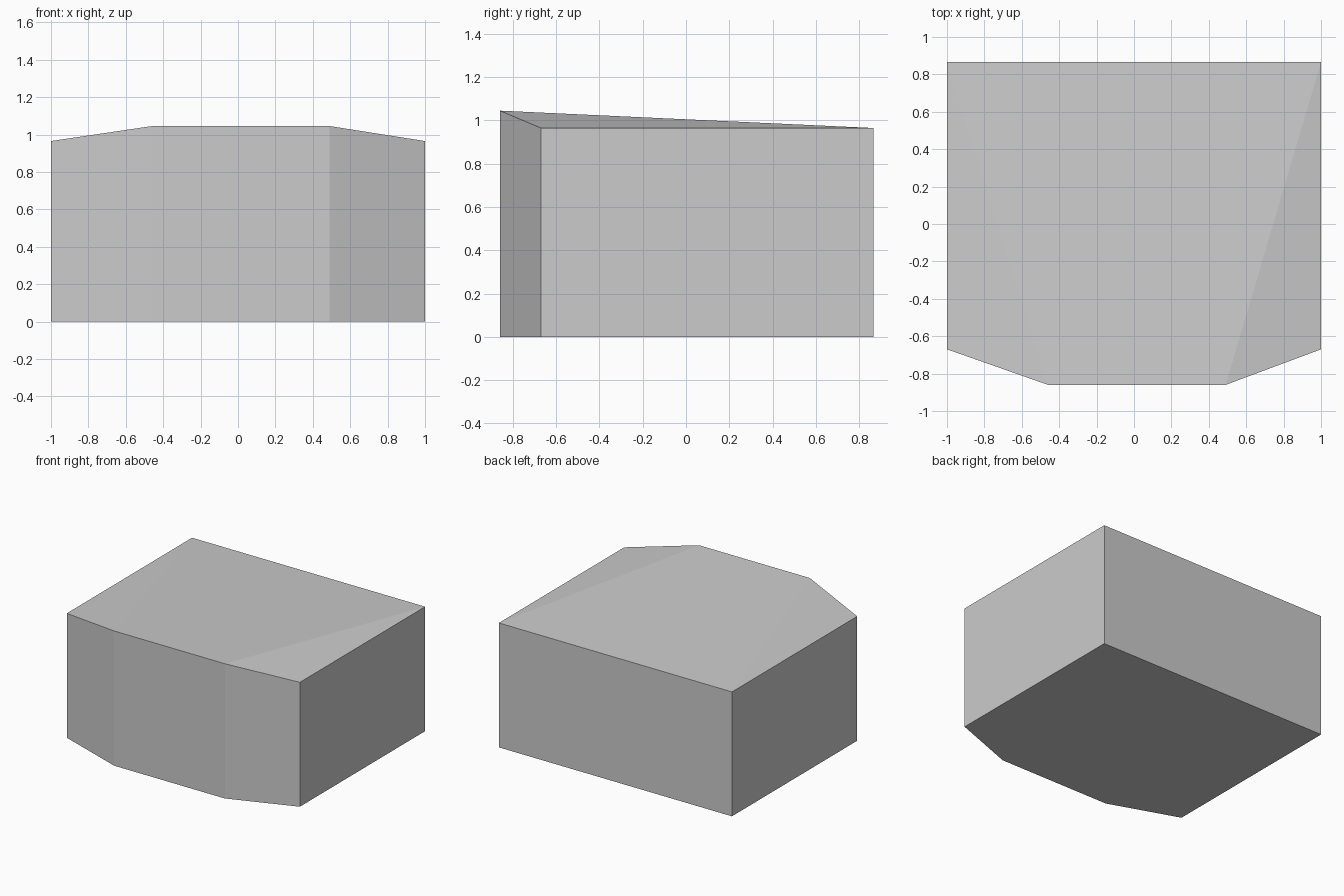
import bpy
import bmesh

cube = bpy.data.objects.get("Cube")
if cube:
    bpy.data.objects.remove(cube, do_unlink=True)

# Plain grey material
grey = bpy.data.materials.new("plain_grey")
grey.use_nodes = True
colour = (0.6, 0.6, 0.6, 1)
grey.diffuse_color = colour
grey.node_tree.nodes["Principled BSDF"].inputs["Base Color"].default_value = colour

# Outline of the block, with the height of its top at each corner
LOW, HIGH = 0.965, 1.045
outline = [
    (-1, 0.865, LOW), (-1, -0.67, LOW), (-0.46, -0.86, HIGH),
    (0.49, -0.86, HIGH), (1, -0.67, LOW), (1, 0.865, LOW),
]

bm = bmesh.new()
base = [bm.verts.new((x, y, 0)) for x, y, z in outline]
top = [bm.verts.new(p) for p in outline]
bm.faces.new(base)

# Walls
for i in range(len(outline)):
    j = (i + 1) % len(outline)
    bm.faces.new((base[i], base[j], top[j], top[i]))

# Sloping top: a middle panel and two corner triangles
back_r, side_r, front_r, front_l, side_l, back_l = top
bm.faces.new((back_r, front_r, front_l, back_l))
bm.faces.new((back_r, side_r, front_r))
bm.faces.new((back_l, front_l, side_l))

bmesh.ops.recalc_face_normals(bm, faces=bm.faces)
mesh = bpy.data.meshes.new("bow_fronted_block")
bm.to_mesh(mesh)
bm.free()
mesh.materials.append(grey)
block = bpy.data.objects.new("bow_fronted_block", mesh)
bpy.context.collection.objects.link(block)
